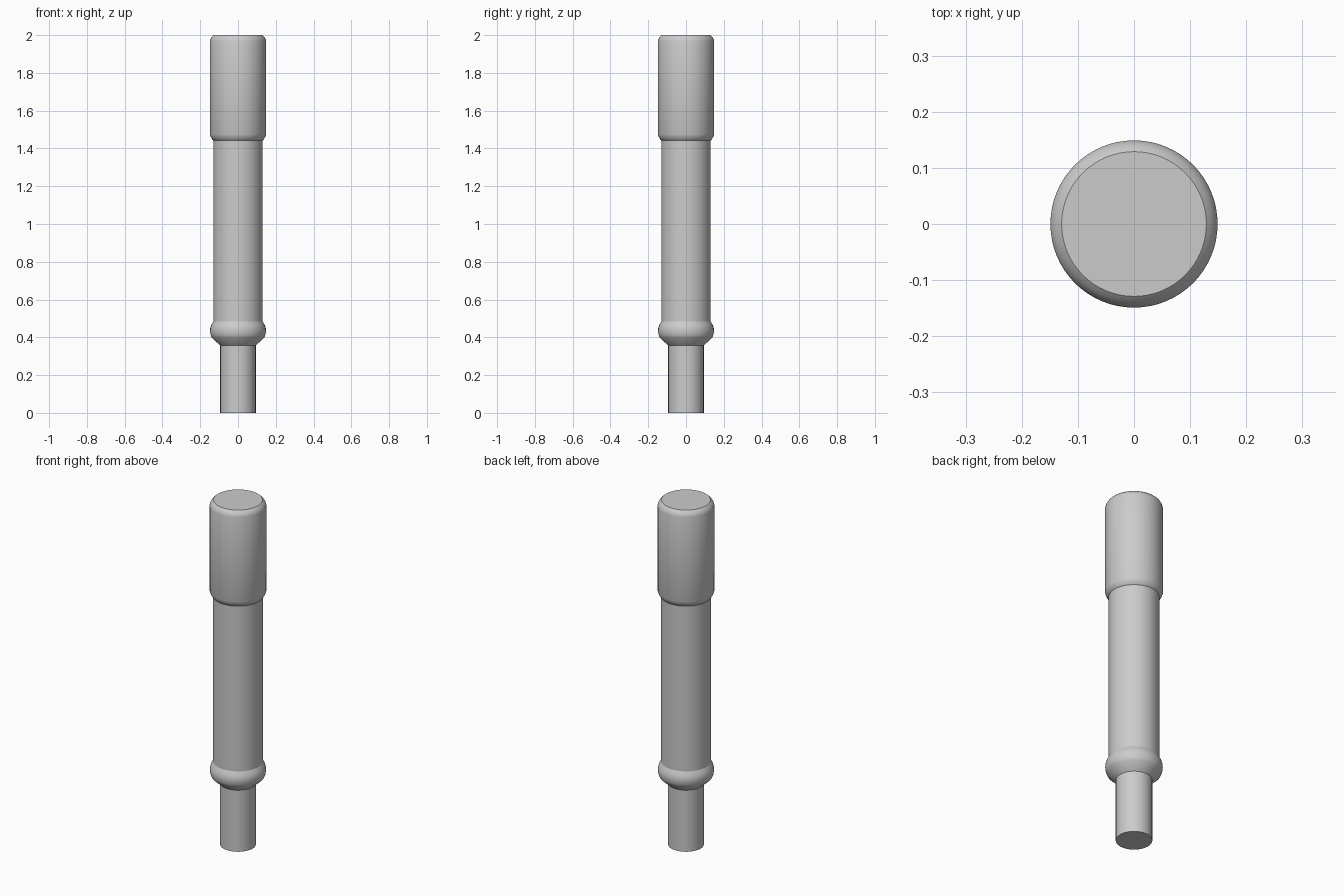
import bpy
import math

if "Cube" in bpy.data.objects:
    bpy.data.objects.remove(bpy.data.objects["Cube"], do_unlink=True)

SEGMENTS = 64

# Single plain grey
grey = bpy.data.materials.new("plain_grey")
grey.use_nodes = True
colour = (0.6, 0.6, 0.6, 1)
grey.diffuse_color = colour
grey.node_tree.nodes["Principled BSDF"].inputs["Base Color"].default_value = colour


def lathe(name, profile, angle=30):
    """Spin (radius, height) points round z and cap both ends."""
    verts, faces = [], []
    for radius, height in profile:
        for i in range(SEGMENTS):
            a = math.tau * i / SEGMENTS
            verts.append((radius * math.cos(a), radius * math.sin(a), height))
    for row in range(len(profile) - 1):
        for i in range(SEGMENTS):
            j = (i + 1) % SEGMENTS
            low, high = row * SEGMENTS, (row + 1) * SEGMENTS
            faces.append((low + i, low + j, high + j, high + i))
    faces.append(tuple(reversed(range(SEGMENTS))))
    faces.append(tuple(range(len(verts) - SEGMENTS, len(verts))))
    mesh = bpy.data.meshes.new(name)
    mesh.from_pydata(verts, [], faces)
    mesh.materials.append(grey)
    obj = bpy.data.objects.new(name, mesh)
    bpy.context.collection.objects.link(obj)
    bpy.ops.object.select_all(action='DESELECT')
    obj.select_set(True)
    bpy.context.view_layer.objects.active = obj
    bpy.ops.object.shade_smooth_by_angle(angle=math.radians(angle))
    return obj


# Narrow stem at the foot
lathe("stem", [(0.094, 0), (0.094, 0.37)])

# Collar: conical underside and rounded upper bulge
lathe("collar", [(0.094, 0.357), (0.139, 0.398), (0.145, 0.413), (0.148, 0.432),
                 (0.147, 0.448), (0.142, 0.464), (0.131, 0.484)])

# Long main shaft
lathe("shaft", [(0.131, 0.47), (0.131, 1.46)])

# Head with eased lower lip and rounded top edge
lathe("head", [(0.131, 1.443), (0.137, 1.449), (0.144, 1.461), (0.149, 1.475),
               (0.149, 1.968), (0.146, 1.979), (0.139, 1.991), (0.129, 2.0)], 35)
